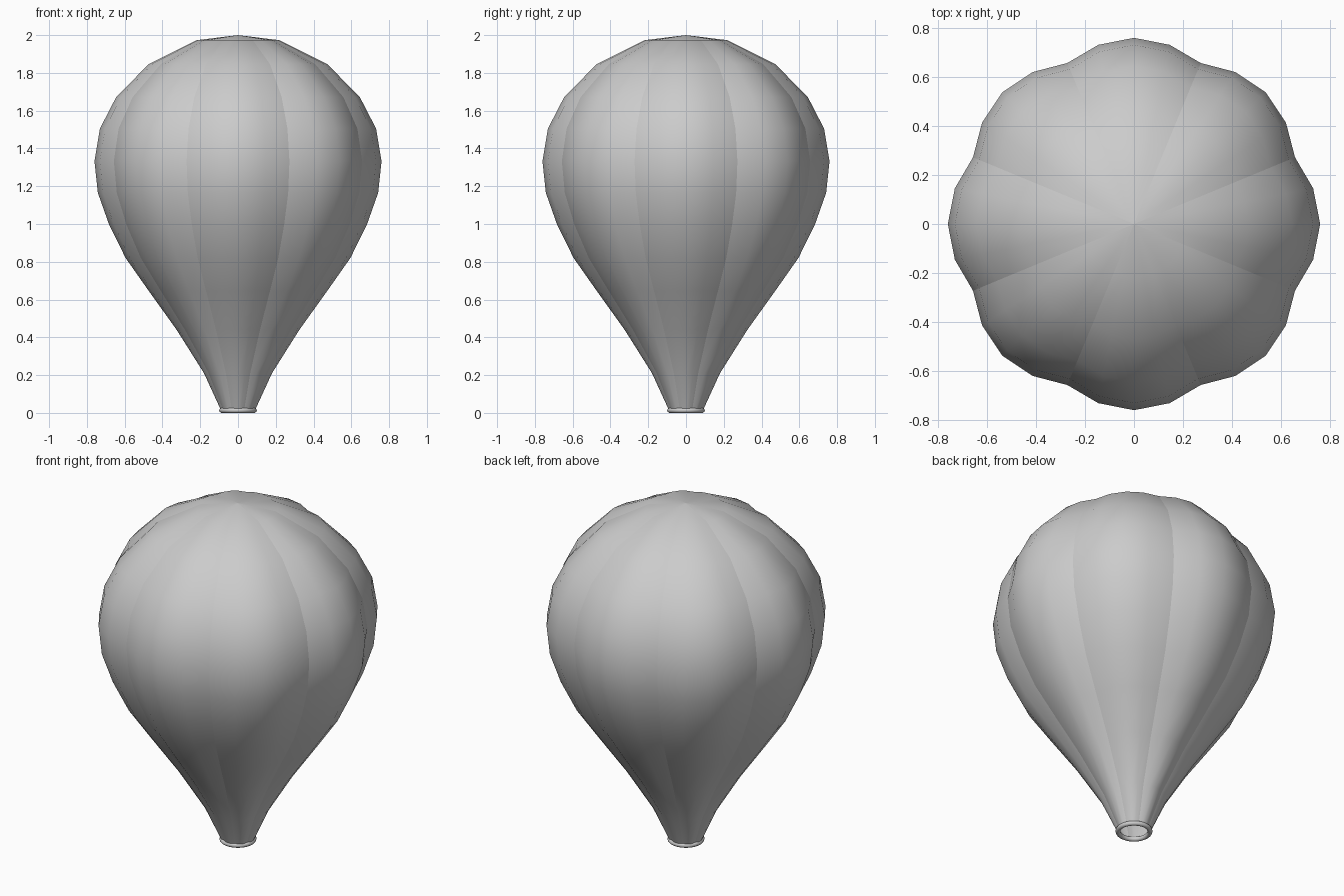
import bpy, bmesh, math

if "Cube" in bpy.data.objects:
    bpy.data.objects.remove(bpy.data.objects["Cube"])

SIDES = 32   # four facets for each of the eight gores
GORES = 8
# Radius along a gore crest, and height, from the mouth to just below the crown
PROFILE = [(0.092, 0.018), (0.18, 0.21), (0.325, 0.44), (0.472, 0.645),
           (0.595, 0.82), (0.682, 0.995), (0.742, 1.165), (0.76, 1.333),
           (0.731, 1.505), (0.645, 1.672), (0.472, 1.847), (0.22, 1.973)]


def gore_scale(i):
    # Rounded crests with creased valleys between gores
    a = 2 * math.pi * i / SIDES
    return 0.936 + 0.064 * abs(math.cos(a * GORES / 2))


def ring(bm, r, z):
    return [bm.verts.new((r * gore_scale(i) * math.cos(2 * math.pi * i / SIDES),
                          r * gore_scale(i) * math.sin(2 * math.pi * i / SIDES), z))
            for i in range(SIDES)]


# Envelope: open at the mouth, closed by a fan at the crown
bm = bmesh.new()
rings = [ring(bm, r, z) for r, z in PROFILE]
for low, high in zip(rings, rings[1:]):
    for i in range(SIDES):
        j = (i + 1) % SIDES
        bm.faces.new((low[i], low[j], high[j], high[i]))
crown = bm.verts.new((0, 0, 2.0))
for i in range(SIDES):
    bm.faces.new((rings[-1][i], rings[-1][(i + 1) % SIDES], crown))
for f in bm.faces:
    f.smooth = True

# Seams: sharp edges along the valleys
for i in range(2, SIDES, 4):
    column = [r[i] for r in rings] + [crown]
    for a, b in zip(column, column[1:]):
        bm.edges.get((a, b)).smooth = False

mesh = bpy.data.meshes.new("envelope")
bm.to_mesh(mesh)
bm.free()
envelope = bpy.data.objects.new("envelope", mesh)
bpy.context.collection.objects.link(envelope)

# Rolled ring around the mouth
bpy.ops.mesh.primitive_torus_add(major_radius=0.086, minor_radius=0.0135,
                                 major_segments=32, minor_segments=10,
                                 location=(0, 0, 0.0135))
mouth = bpy.context.object
mouth.name = "mouth_ring"
bpy.ops.object.shade_smooth()
